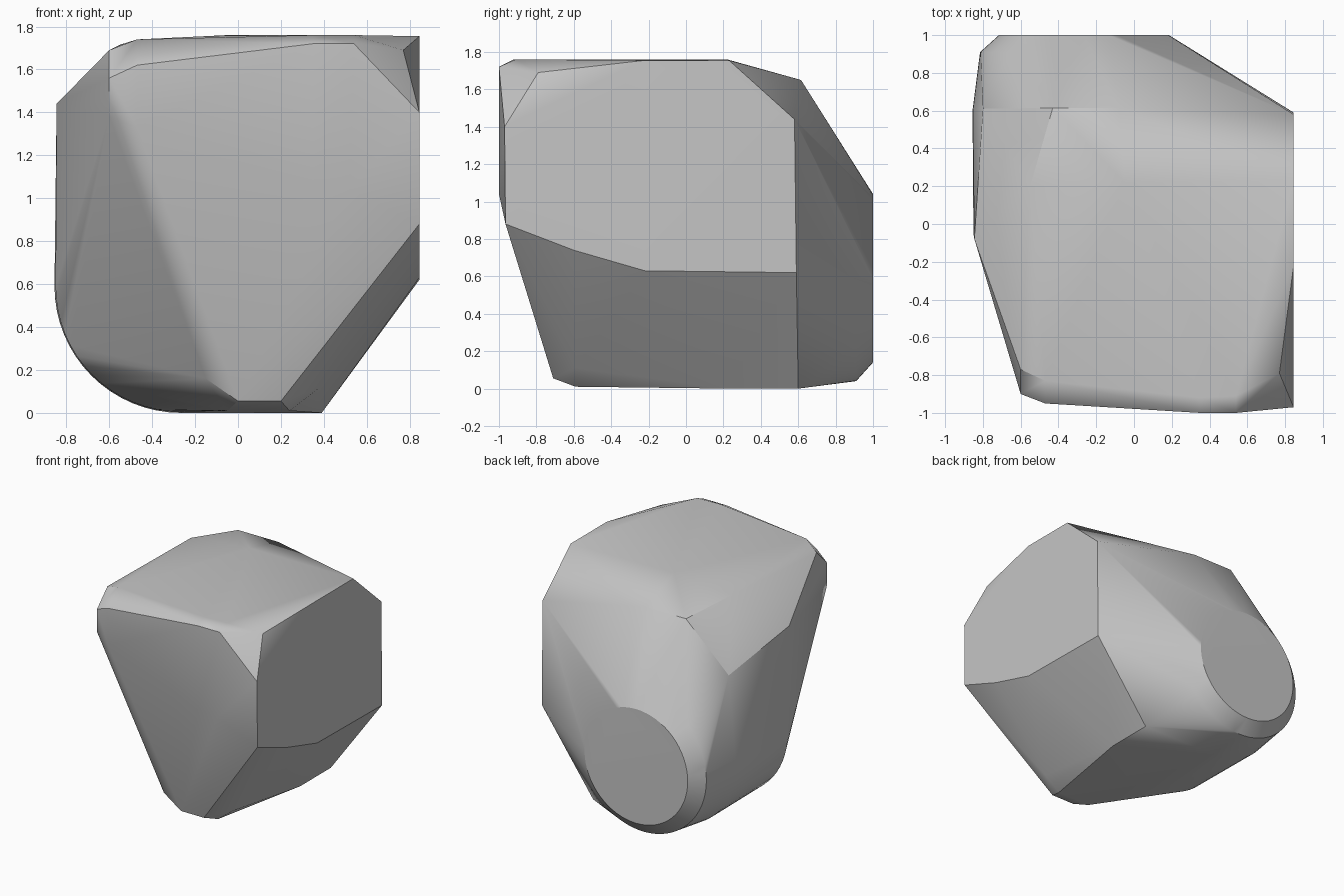
import bpy
import bmesh
import math

# Remove the default cube only
default_cube = bpy.data.objects.get("Cube")
if default_cube:
    bpy.data.objects.remove(default_cube, do_unlink=True)


def make_material(name, colour):
    material = bpy.data.materials.new(name)
    material.use_nodes = True
    material.diffuse_color = colour
    shader = material.node_tree.nodes["Principled BSDF"]
    shader.inputs["Base Color"].default_value = colour
    return material


def side_points(x, outline):
    """Corners lying on a plane facing sideways."""
    return [(x, y, z) for y, z in outline]


def front_points(y, outline):
    """Corners lying on a plane facing forward or back."""
    return [(x, y, z) for x, z in outline]


def level_points(z, outline):
    """Corners lying on a horizontal plane."""
    return [(x, y, z) for x, y in outline]


def ring_points(y, radius, centre_x=-0.265, centre_z=0.59, count=64):
    """A circle of points facing the back."""
    angles = [math.tau * step / count for step in range(count)]
    return [(centre_x + radius * math.cos(angle), y,
             centre_z + radius * math.sin(angle)) for angle in angles]


def build_hull(name, points, material):
    """Wrap a tight convex skin around the points."""
    bm = bmesh.new()
    for point in points:
        bm.verts.new(point)
    hull = bmesh.ops.convex_hull(bm, input=bm.verts[:])
    unused = set(hull["geom_interior"]) | set(hull["geom_unused"])
    loose = [item for item in unused if isinstance(item, bmesh.types.BMVert)]
    bmesh.ops.delete(bm, geom=loose, context="VERTS")
    # Merge the triangles of the truly flat faces
    bmesh.ops.dissolve_limit(bm, angle_limit=math.radians(0.5),
                             verts=bm.verts[:], edges=bm.edges[:])
    bmesh.ops.recalc_face_normals(bm, faces=bm.faces[:])
    mesh = bpy.data.meshes.new(name)
    bm.to_mesh(mesh)
    bm.free()
    mesh.materials.append(material)
    body = bpy.data.objects.new(name, mesh)
    bpy.context.collection.objects.link(body)
    return body


# Flat side face
points = side_points(0.845, [
    (-0.97, 1.4), (-0.22, 1.755), (0.23, 1.755), (0.58, 1.44),
    (0.59, 0.62), (0.24, 0.63), (-0.22, 0.63), (-0.6, 0.74), (-0.965, 0.88)])

# Front face, its left corner and its chamfered upper right corner
points += front_points(-1, [(0.35, 1.72), (0.54, 1.72), (0.35, 1.06), (0.52, 1.04)])
points += front_points(-0.95, [(-0.47, 1.62), (-0.47, 1.33)])
points += front_points(-0.9, [(-0.6, 1.56), (-0.6, 1.38)])
points += [(0.77, -0.79, 1.69)]

# Top face and the slopes falling away from it
points += level_points(1.76, [(0.54, -0.91), (0.35, -0.92), (-0.05, 0.22)])
points += [(-0.47, -0.83, 1.74), (-0.6, -0.77, 1.69), (-0.55, 0.2, 1.715)]
points += front_points(0.615, [(-0.43, 1.65), (-0.08, 1.65)])

# Shoulder on the opposite side
points += [(-0.845, -0.08, 1.44), (-0.8, 0.61, 1.3)]

# Narrow foot
points += front_points(-0.71, [(0, 0.055), (0.2, 0.055), (-0.15, 0.16)])
points += front_points(-0.59, [(0.37, 0.11), (0.24, 0.01), (-0.05, 0.01)])
points += level_points(0, [(0.39, 0.6), (0.39, 0.22)])

# Round barrel with a bevelled rim at the back
for depth, radius in ((1, 0.45), (0.91, 0.55), (0.6, 0.59), (-0.05, 0.585)):
    points += ring_points(depth, radius)

grey = make_material("plain grey", (0.56, 0.56, 0.56, 1))
body = build_hull("faceted_body", points, grey)

# Soft shading across shallow facets, crisp edges elsewhere
bpy.context.view_layer.objects.active = body
body.select_set(True)
bpy.ops.object.shade_smooth_by_angle(angle=math.radians(30))
weighted = body.modifiers.new("flatten_large_faces", "WEIGHTED_NORMAL")
weighted.keep_sharp = True
